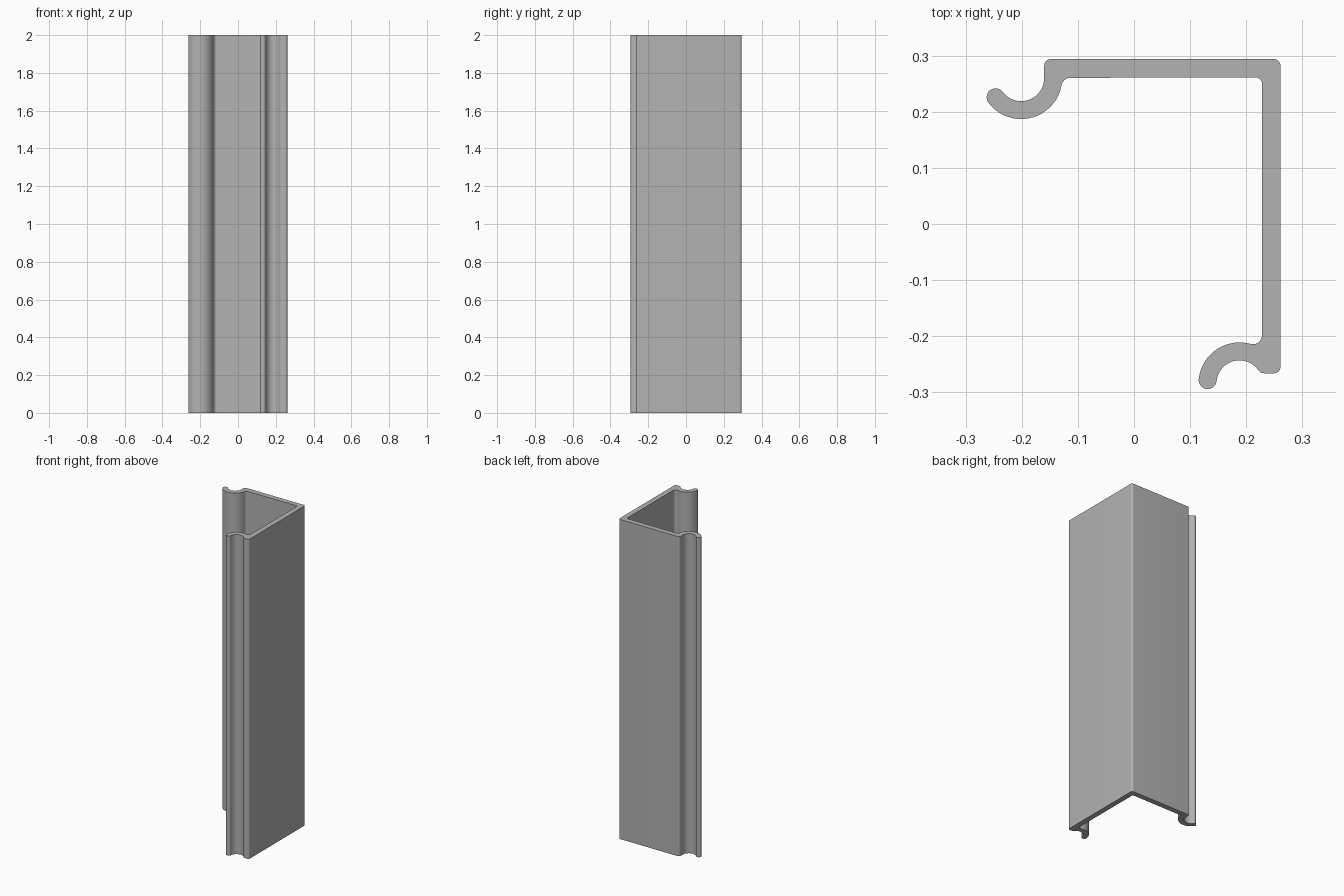
import bpy, bmesh
from math import radians, cos, sin

cube = bpy.data.objects.get("Cube")
if cube:
    bpy.data.objects.remove(cube)

LENGTH = 2.0
HALF = 0.016            # half the wall thickness
MID = 0.057             # centreline radius of the hooks
OUTER, INNER = MID + HALF, MID - HALF


def arc(center, radius, start, end):
    """Points along an arc, angles in degrees; end < start runs clockwise."""
    steps = max(5, round(abs(end - start) / 7))
    angles = [radians(start + (end - start) * i / steps) for i in range(steps + 1)]
    return [(center[0] + radius * cos(a), center[1] + radius * sin(a)) for a in angles]


def polar(center, radius, angle):
    return arc(center, radius, angle, angle)[0]


back_hook = (-0.201, 0.260)
front_hook = (0.188, -0.284)

# Cross-section outline, counter-clockwise
outline = []
# outer corners of the angle
outline += arc((0.250, -0.255), 0.011, -90, 0)
outline += arc((0.249, 0.282), 0.012, 0, 90)
outline += arc((-0.148, 0.282), 0.012, 90, 180)
# back hook: inside, rounded tip, outside, fillet into the wall
outline += arc(back_hook, INNER, 0, -143)
outline += arc(polar(back_hook, MID, 217), HALF, 37, 217)[1:-1]
outline += arc(back_hook, OUTER, 217, 350)
outline += arc(polar(back_hook, OUTER + HALF, 350), HALF, 170, 90)[1:]
# inner corner of the angle
outline += arc((0.217, 0.250), 0.011, 90, 0)
# front hook: fillet, outside, rounded tip, inside, lip
outline += arc(polar(front_hook, OUTER + HALF, 74.4), HALF, 0, -105.6)
outline += arc(front_hook, OUTER, 74.4, 174)[1:]
outline += arc(polar(front_hook, MID, 174), HALF, 174, 354)[1:-1]
outline += arc(front_hook, INNER, 174, 35)
outline += arc(polar(front_hook, INNER + 0.013, 35), 0.013, 215, 270)[1:]

# Extrude the section upward
bm = bmesh.new()
section = bm.faces.new([bm.verts.new((x, y, 0)) for x, y in outline])
extruded = bmesh.ops.extrude_face_region(bm, geom=[section], use_keep_orig=True)
top = [g for g in extruded["geom"] if isinstance(g, bmesh.types.BMVert)]
bmesh.ops.translate(bm, verts=top, vec=(0, 0, LENGTH))
bmesh.ops.recalc_face_normals(bm, faces=bm.faces)
mesh = bpy.data.meshes.new("corner_profile")
bm.to_mesh(mesh)
bm.free()

profile = bpy.data.objects.new("corner_profile", mesh)
bpy.context.collection.objects.link(profile)

# Plain grey
grey = bpy.data.materials.new("grey")
grey.use_nodes = True
color = (0.45, 0.45, 0.45, 1)
grey.diffuse_color = color
grey.node_tree.nodes["Principled BSDF"].inputs["Base Color"].default_value = color
mesh.materials.append(grey)

# Smooth curves, sharp ends
bpy.ops.object.select_all(action="DESELECT")
profile.select_set(True)
bpy.context.view_layer.objects.active = profile
bpy.ops.object.shade_smooth_by_angle(angle=radians(30))
